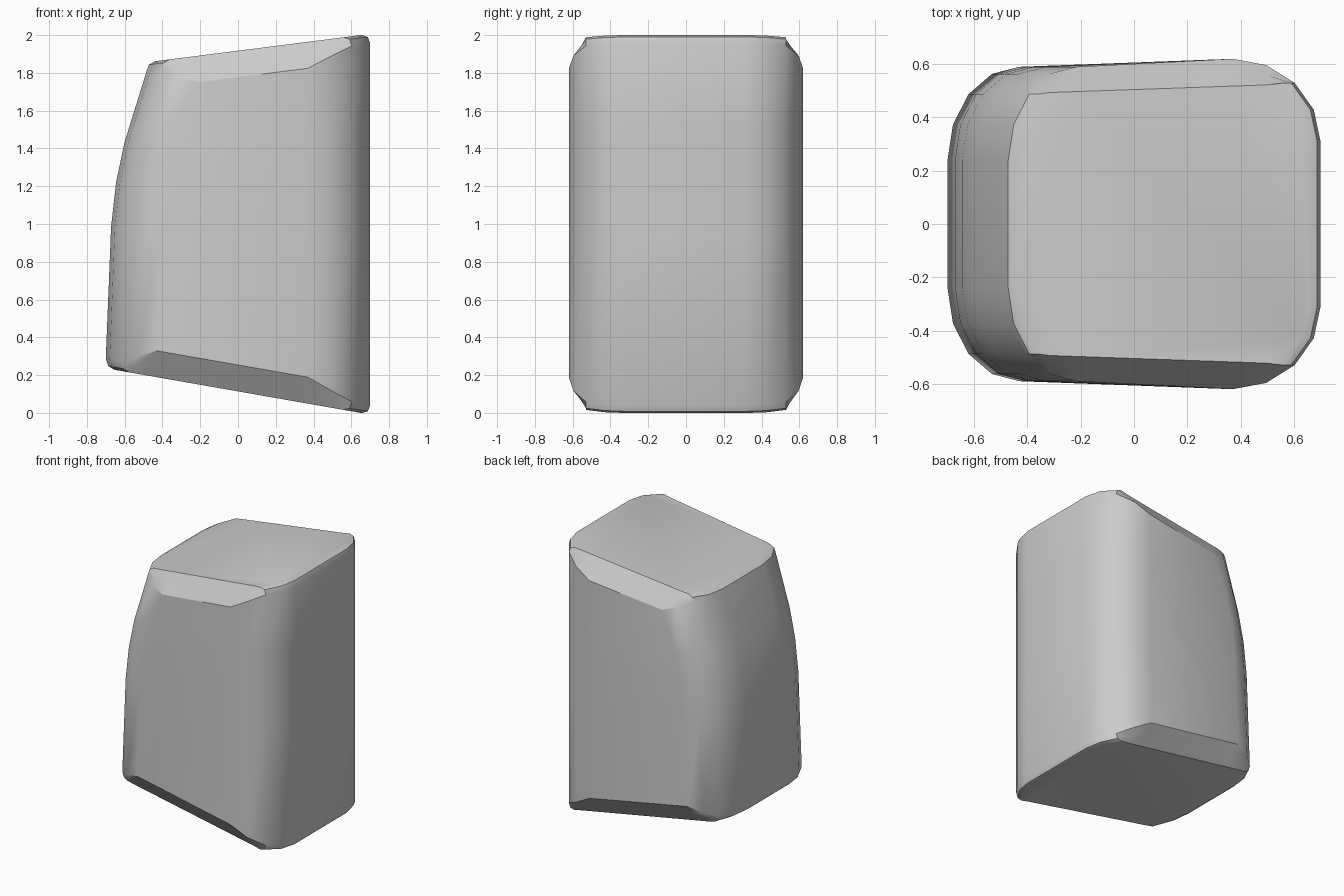
import bpy
import bmesh
import math

if "Cube" in bpy.data.objects:
    bpy.data.objects.remove(bpy.data.objects["Cube"], do_unlink=True)

STEPS = 4  # segments per rounded corner


def top_z(x):
    return 2.0 + (x - 0.65) * 0.127


def bottom_z(x):
    return (0.65 - x) * 0.175


def outline(left):
    """Rounded section as (x, y, corner step, side), anticlockwise."""
    pts = []
    for side, front in ((1, 1), (-1, 1), (-1, -1), (1, -1)):
        # half width and corner radii differ between the two ends
        edge, half, rx, ry = (0.7, 0.62, 0.33, 0.31) if side > 0 else (-left, 0.59, 0.27, 0.35)
        steps = range(STEPS + 1)
        for i in (steps if side * front > 0 else reversed(steps)):
            a = math.pi / 2 * i / STEPS
            x = edge - side * rx * (1 - math.cos(a))
            y = front * (half - ry * (1 - math.sin(a)))
            pts.append((x, y, i, side))
    return pts


def end_ring(left, blend, top):
    """Ring of an end chamfer: blend 0 is the body, 1 is the flat cap."""
    drops = (0.05, 0.05, 0.05, 0.09, 0.14)
    pts = outline(left)
    y_left = max(abs(p[1]) for p in pts if p[2] == 2 and p[3] < 0)
    y_right = max(abs(p[1]) for p in pts if p[2] == 2 and p[3] > 0)
    ring = []
    for x, y, i, side in pts:
        # flat cap is cut straight between the corner middles
        if i > 2:
            t = (x + left) / (left + 0.7)
            limit = y_left + (y_right - y_left) * t
            y += (math.copysign(min(abs(y), limit), y) - y) * blend
            drop = drops[i] * (1 - blend)
        else:
            x -= side * 0.045 * blend ** 1.8
            drop = drops[i] * (1 - blend) ** 1.8
        z = top_z(x) - drop if top else bottom_z(x) + drop
        ring.append((x, y, z))
    return ring


def body_ring(left, t):
    """Ring between the sloping bottom and the sloping top."""
    return [(x, y, bottom_z(x) + (top_z(x) - bottom_z(x)) * t)
            for x, y, i, s in outline(left)]


# Rings from the bottom cap to the top cap
rings = [end_ring(0.7, b, False) for b in (1, 0.5, 0)]
rings += [body_ring(left, t) for left, t in ((0.672, 0.47), (0.645, 0.62), (0.6, 0.75))]
rings += [end_ring(0.485, b, True) for b in (0, 0.5, 1)]

bm = bmesh.new()
loops = [[bm.verts.new(p) for p in ring] for ring in rings]
count = len(loops[0])
for low, high in zip(loops, loops[1:]):
    for i in range(count):
        j = (i + 1) % count
        bm.faces.new((low[i], low[j], high[j], high[i]))
bm.faces.new(loops[0][::-1])
bm.faces.new(loops[-1])
bmesh.ops.recalc_face_normals(bm, faces=bm.faces)

mesh = bpy.data.meshes.new("tapered_block")
bm.to_mesh(mesh)
bm.free()
block = bpy.data.objects.new("tapered_block", mesh)
bpy.context.collection.objects.link(block)

# Plain grey surface
grey = bpy.data.materials.new("light_grey")
grey.use_nodes = True
color = (0.6, 0.6, 0.6, 1)
grey.diffuse_color = color
grey.node_tree.nodes["Principled BSDF"].inputs["Base Color"].default_value = color
mesh.materials.append(grey)

bpy.ops.object.select_all(action="DESELECT")
block.select_set(True)
bpy.context.view_layer.objects.active = block
bpy.ops.object.shade_smooth_by_angle(angle=math.radians(30))
